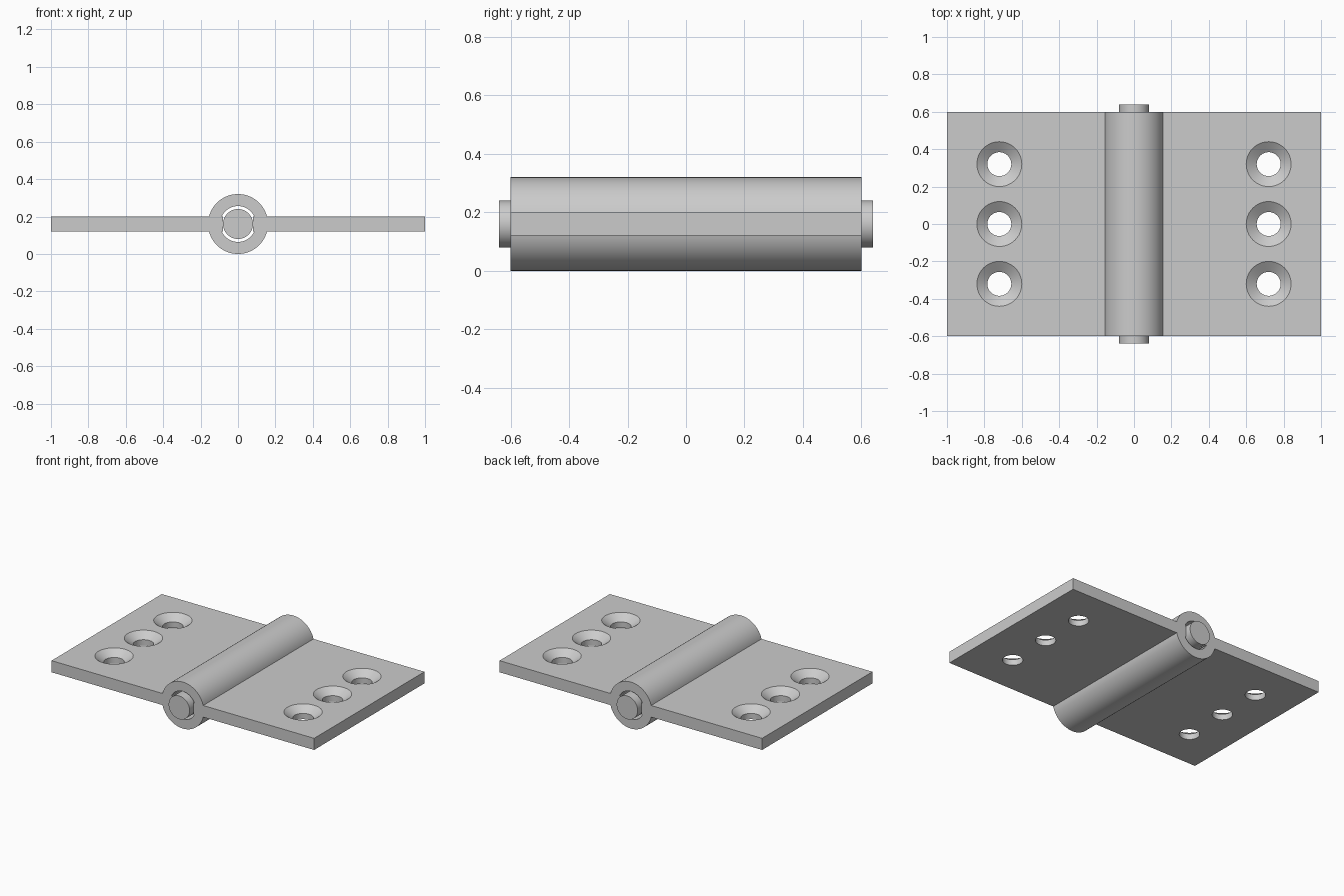
import bpy, bmesh
from math import sin, cos, pi, asin, radians
from mathutils import Matrix

if "Cube" in bpy.data.objects:
    bpy.data.objects.remove(bpy.data.objects["Cube"], do_unlink=True)

AXIS = 0.16            # height of the pin axis, also the barrel radius
HALF_T = 0.04          # half thickness of a leaf
HALF_L = 0.6           # half length along the pin
BORE, PIN = 0.096, 0.08

steel = bpy.data.materials.new("grey steel")
steel.use_nodes = True
GREY = (0.6, 0.6, 0.6, 1)
steel.diffuse_color = GREY
steel.node_tree.nodes["Principled BSDF"].inputs["Base Color"].default_value = GREY


def make_object(name, bm):
    bmesh.ops.recalc_face_normals(bm, faces=bm.faces[:])
    mesh = bpy.data.meshes.new(name)
    bm.to_mesh(mesh)
    bm.free()
    mesh.materials.append(steel)
    ob = bpy.data.objects.new(name, mesh)
    bpy.context.collection.objects.link(ob)
    return ob


def activate(ob):
    bpy.ops.object.select_all(action='DESELECT')
    ob.select_set(True)
    bpy.context.view_layer.objects.active = ob


def arc(radius, start, end, steps=24):
    angles = [start + (end - start) * i / steps for i in range(steps + 1)]
    return [(radius * cos(a), AXIS + radius * sin(a)) for a in angles]


def lathe(bm, profile, centre, sides=48):
    """Solid of stacked rings (radius, z) around a vertical axis."""
    rings = [[bm.verts.new((centre[0] + r * cos(2 * pi * i / sides),
                            centre[1] + r * sin(2 * pi * i / sides), z))
              for i in range(sides)] for r, z in profile]
    for low, high in zip(rings, rings[1:]):
        for i in range(sides):
            j = (i + 1) % sides
            bm.faces.new((low[i], low[j], high[j], high[i]))
    bm.faces.new(rings[0])
    bm.faces.new(rings[-1])


# Leaf with its half of the barrel: one cross-section pushed along the pin
top, bottom = AXIS + HALF_T, AXIS - HALF_T
a_out, a_in = asin(HALF_T / AXIS), asin(HALF_T / BORE)
section = (arc(AXIS, pi / 2, a_out) + [(1, top), (1, bottom)]
           + arc(AXIS, -a_out, -pi / 2) + arc(BORE, -pi / 2, -a_in)
           + [(PIN, bottom), (PIN, top)] + arc(BORE, a_in, pi / 2))
bm = bmesh.new()
face = bm.faces.new([bm.verts.new((x, -HALF_L, z)) for x, z in section])
pushed = bmesh.ops.extrude_face_region(bm, geom=[face], use_keep_orig=True)
moved = [g for g in pushed["geom"] if isinstance(g, bmesh.types.BMVert)]
bmesh.ops.translate(bm, verts=moved, vec=(0, 2 * HALF_L, 0))
leaves = make_object("hinge_leaves", bm)

# Countersunk screw holes
bm = bmesh.new()
for y in (-0.32, 0, 0.32):
    lathe(bm, [(0.064, bottom - 0.05), (0.064, AXIS), (0.12, top), (0.12, top + 0.05)],
          (0.72, y))
cutter = make_object("screw_hole_cutter", bm)
cutter.hide_render = True
activate(leaves)
cut = leaves.modifiers.new("screw_holes", 'BOOLEAN')
cut.operation, cut.solver, cut.object = 'DIFFERENCE', 'EXACT', cutter
bpy.ops.object.modifier_apply(modifier=cut.name)
bpy.data.objects.remove(cutter, do_unlink=True)

# Open the centre plane, then mirror into the second leaf
bm = bmesh.new()
bm.from_mesh(leaves.data)
centre = [f for f in bm.faces if all(abs(v.co.x) < 1e-4 for v in f.verts)]
bmesh.ops.delete(bm, geom=centre, context='FACES')
bm.to_mesh(leaves.data)
bm.free()
mirror = leaves.modifiers.new("second_leaf", 'MIRROR')
bpy.ops.object.modifier_apply(modifier=mirror.name)
bpy.ops.object.shade_smooth_by_angle(angle=radians(30))

# Pin, standing proud of both barrel ends
bm = bmesh.new()
lathe(bm, [(PIN, -0.64), (PIN, 0.64)], (0, 0), 64)
bmesh.ops.transform(bm, verts=bm.verts[:],
                    matrix=Matrix.Translation((0, 0, AXIS)) @ Matrix.Rotation(pi / 2, 4, 'X'))
pin = make_object("hinge_pin", bm)
activate(pin)
bpy.ops.object.shade_smooth_by_angle(angle=radians(30))
